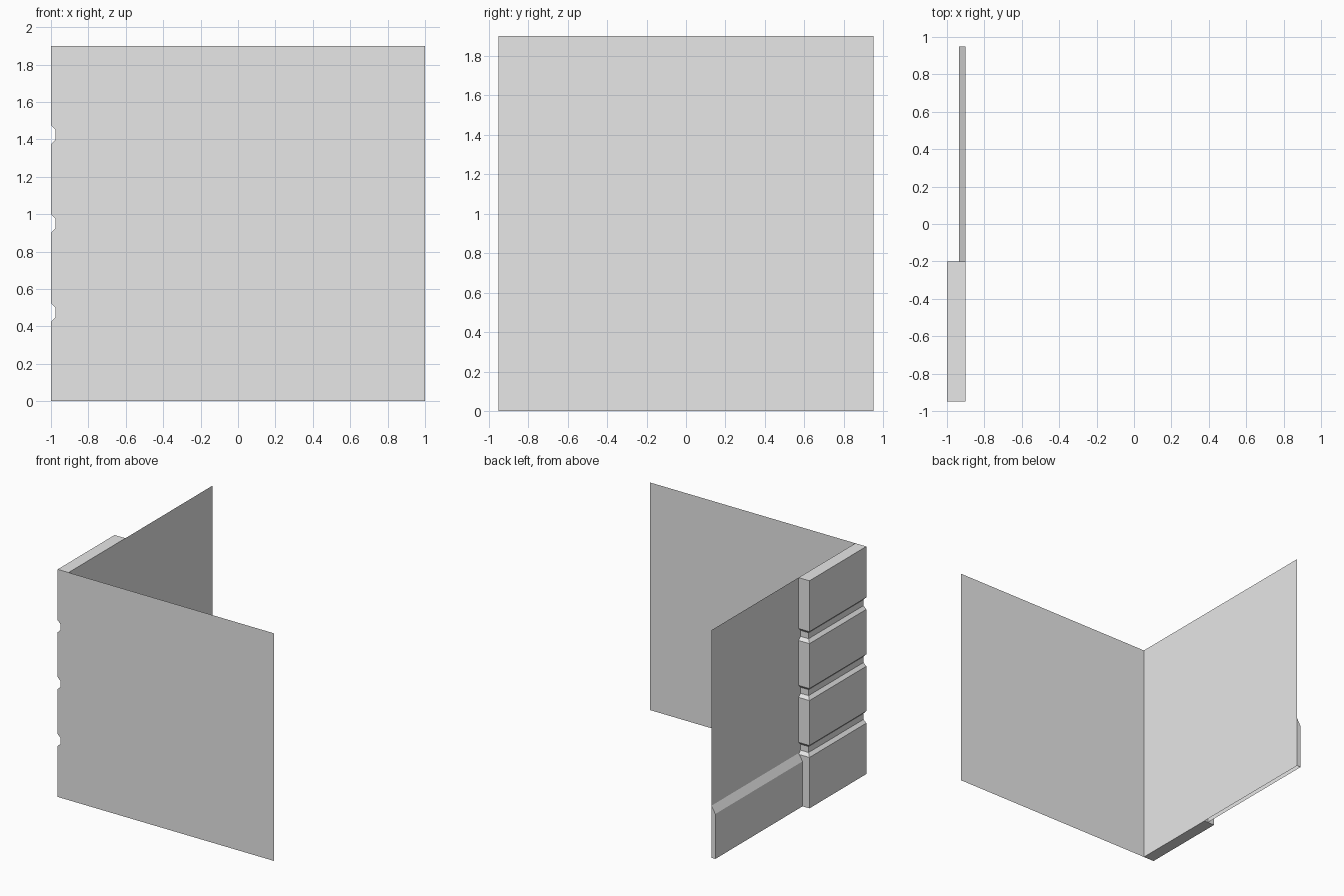
import bpy
import bmesh

cube = bpy.data.objects.get("Cube")
if cube:
    bpy.data.objects.remove(cube, do_unlink=True)

HEIGHT = 1.9
OUTER, WALL, RIGHT = -1.0, -0.9, 1.0      # x positions
FRONT, PIER_END, BACK = -0.95, -0.2, 0.95  # y positions

plaster = bpy.data.materials.new("light grey plaster")
plaster.use_nodes = True
grey = (0.8, 0.8, 0.8, 1.0)
plaster.diffuse_color = grey
plaster.node_tree.nodes["Principled BSDF"].inputs["Base Color"].default_value = grey


def make_object(name, faces):
    """Build a flat-shaded mesh from lists of corner points."""
    bm = bmesh.new()
    for points in faces:
        bm.faces.new([bm.verts.new(p) for p in points])
    bmesh.ops.remove_doubles(bm, verts=bm.verts, dist=0.0001)
    mesh = bpy.data.meshes.new(name)
    bm.to_mesh(mesh)
    bm.free()
    mesh.materials.append(plaster)
    obj = bpy.data.objects.new(name, mesh)
    bpy.context.scene.collection.objects.link(obj)
    return obj


def upright_sheet(start, end):
    (x0, y0), (x1, y1) = start, end
    return [(x0, y0, 0), (x1, y1, 0), (x1, y1, HEIGHT), (x0, y0, HEIGHT)]


# Thin wall sheets meeting at the corner
make_object("front_wall", [upright_sheet((WALL, FRONT), (RIGHT, FRONT))])
make_object("side_wall", [upright_sheet((WALL, BACK), (WALL, FRONT))])

# Corner pier: stacked outlines, pulled in at three chamfered grooves
DEPTH, MOUTH, FLOOR = 0.025, 0.05, 0.025
levels = [(0, 0)]
for i in (1, 2, 3):
    z = HEIGHT * i / 4
    levels += [(z - MOUTH, 0), (z - FLOOR, DEPTH), (z + FLOOR, DEPTH), (z + MOUTH, 0)]
levels.append((HEIGHT, 0))


def pier_outline(z, inset):
    x, y = OUTER + inset, PIER_END - inset
    return [(WALL, FRONT, z), (x, FRONT, z), (x, y, z), (WALL, y, z)]


rings = [pier_outline(*level) for level in levels]
pier_faces = [rings[0], rings[-1][::-1]]
for low, high in zip(rings, rings[1:]):
    for i in range(3):
        pier_faces.append([low[i + 1], low[i], high[i], high[i + 1]])
make_object("corner_pier", pier_faces)

# Skirting board with a sloped top, open underneath
profile = [(-0.936, 0), (-0.936, 0.375), (WALL, 0.435)]
near = [(x, PIER_END, z) for x, z in profile]
far = [(x, BACK, z) for x, z in profile]
board_faces = [[far[i], near[i], near[i + 1], far[i + 1]] for i in range(2)]
board_faces.append([(WALL, BACK, 0)] + far)
make_object("skirting_board", board_faces)
